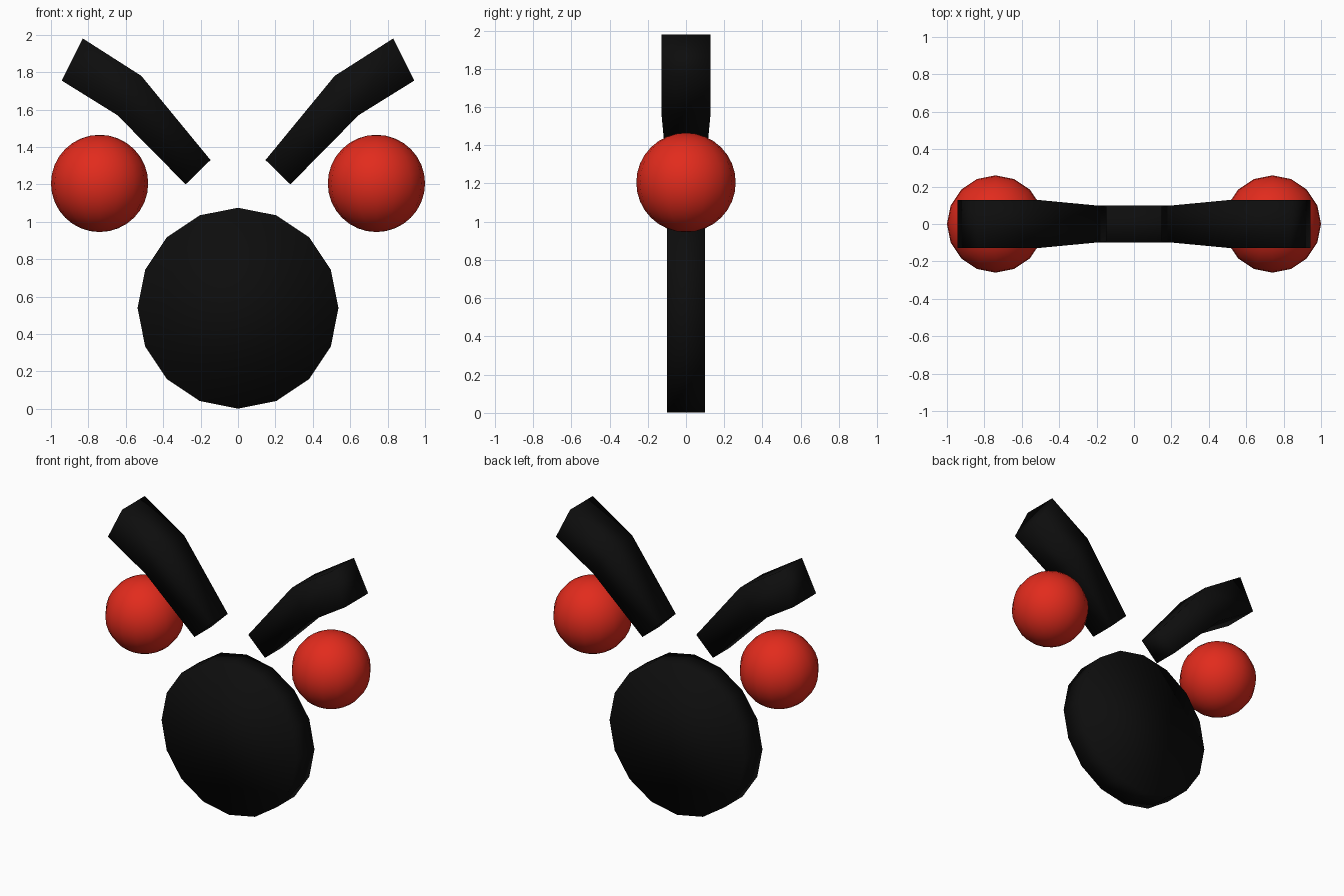
import bpy, bmesh, math

if "Cube" in bpy.data.objects:
    bpy.data.objects.remove(bpy.data.objects["Cube"])


def material(name, rgb):
    m = bpy.data.materials.new(name)
    m.diffuse_color = (*rgb, 1)
    m.use_nodes = True
    m.node_tree.nodes["Principled BSDF"].inputs["Base Color"].default_value = m.diffuse_color
    return m


black = material("black", (0.004, 0.004, 0.004))
red = material("red", (0.76, 0.024, 0.012))


def finish(ob, name, mat, smooth=True):
    ob.name = name
    ob.data.materials.append(mat)
    for p in ob.data.polygons:
        p.use_smooth = smooth


# round nose: a thick 16-sided disc facing the front
bpy.ops.mesh.primitive_cylinder_add(vertices=16, radius=0.537, depth=0.2,
                                    location=(0, 0, 0.538),
                                    rotation=(math.pi / 2, 0, 0))
finish(bpy.context.object, "nose", black)

# brow stations, inner to outer: upper (x, z), lower (x, z), half depth
STATIONS = [((0.147, 1.33), (0.28, 1.20), 0.094),
            ((0.517, 1.78), (0.645, 1.57), 0.129),
            ((0.83, 1.98), (0.943, 1.755), 0.129)]


def brow(side, name):
    bm = bmesh.new()
    rings = []
    for (ux, uz), (lx, lz), h in STATIONS:
        rings.append([bm.verts.new((side * x, y, z)) for x, y, z in
                      ((ux, -h, uz), (ux, h, uz), (lx, h, lz), (lx, -h, lz))])
    for a, b in zip(rings, rings[1:]):
        for i in range(4):
            j = (i + 1) % 4
            bm.faces.new((a[i], a[j], b[j], b[i]))
    bm.faces.new(rings[0])
    bm.faces.new(rings[-1])
    bmesh.ops.recalc_face_normals(bm, faces=bm.faces)
    me = bpy.data.meshes.new(name)
    bm.to_mesh(me)
    bm.free()
    ob = bpy.data.objects.new(name, me)
    bpy.context.collection.objects.link(ob)
    finish(ob, name, black)


# one eye and one slanted brow per side
for side, label in ((-1, "left"), (1, "right")):
    bpy.ops.mesh.primitive_uv_sphere_add(segments=16, ring_count=16, radius=0.26,
                                         location=(side * 0.74, 0, 1.205))
    finish(bpy.context.object, label + "_eye", red)
    brow(side, label + "_brow")
